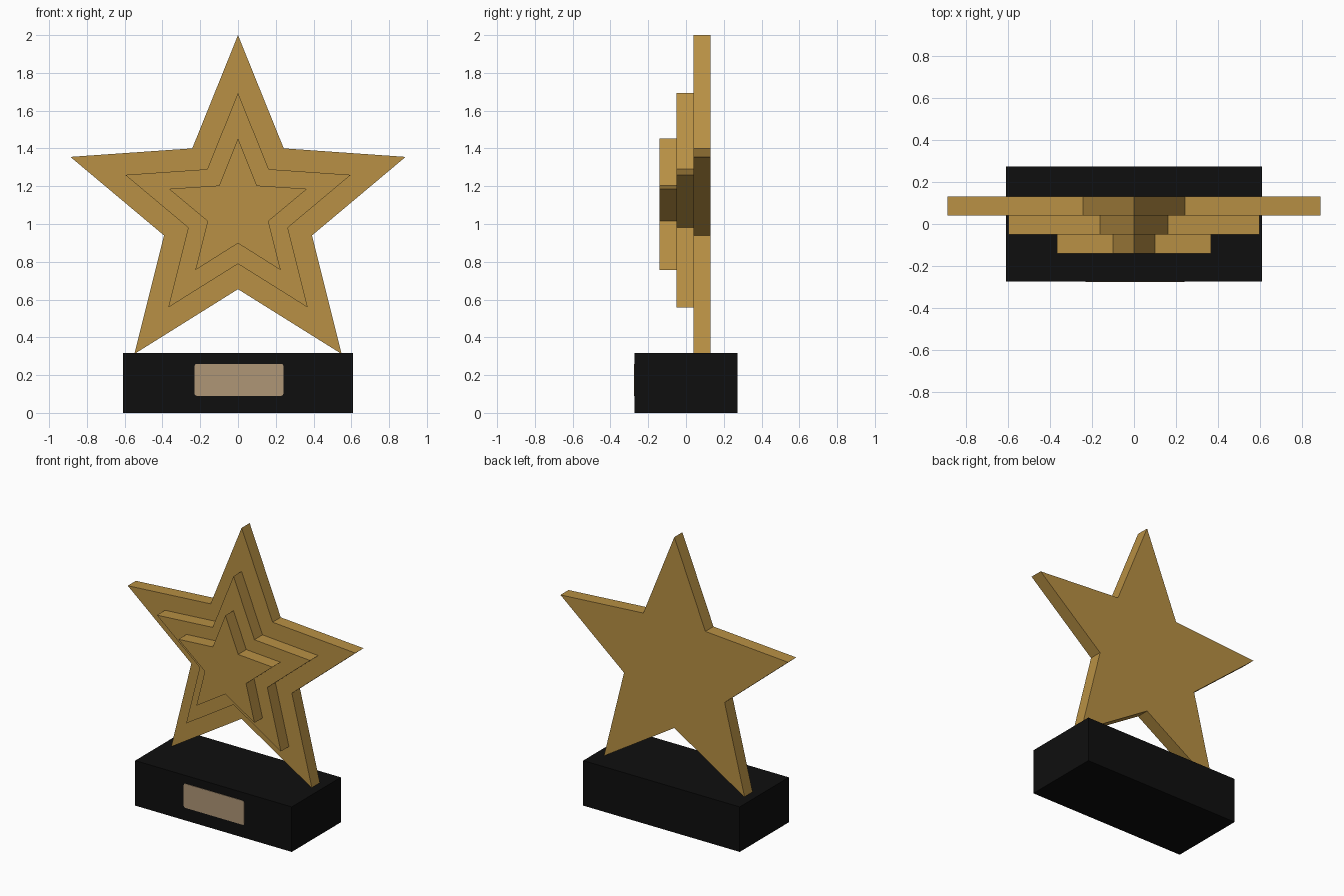
import bpy, bmesh, math

if "Cube" in bpy.data.objects:
    bpy.data.objects.remove(bpy.data.objects["Cube"])


def material(name, rgb):
    m = bpy.data.materials.new(name)
    m.diffuse_color = (*rgb, 1.0)
    m.use_nodes = True
    m.node_tree.nodes["Principled BSDF"].inputs["Base Color"].default_value = m.diffuse_color
    return m


gold = material("gold", (0.48, 0.28, 0.058))
black = material("black", (0.0045, 0.0045, 0.0045))
bronze = material("pale_bronze", (0.43, 0.305, 0.183))


def extrude_profile(name, points, y_front, y_back, mat):
    """Closed x/z outline extruded along y."""
    bm = bmesh.new()
    face = bm.faces.new([bm.verts.new((x, y_front, z)) for x, z in points])
    ext = bmesh.ops.extrude_face_region(bm, geom=[face])
    verts = [g for g in ext["geom"] if isinstance(g, bmesh.types.BMVert)]
    bmesh.ops.translate(bm, verts=verts, vec=(0, y_back - y_front, 0))
    bmesh.ops.recalc_face_normals(bm, faces=bm.faces)
    mesh = bpy.data.meshes.new(name)
    bm.to_mesh(mesh)
    bm.free()
    mesh.materials.append(mat)
    ob = bpy.data.objects.new(name, mesh)
    bpy.context.collection.objects.link(ob)
    return ob


def star(outer, inner, zc):
    pts = []
    for i in range(10):
        r = inner if i % 2 else outer
        a = i * math.pi / 5
        pts.append((r * math.sin(a), zc + r * math.cos(a)))
    return pts


def rounded_rect(x0, x1, z0, z1, r, steps=3):
    corners = [(x1 - r, z1 - r), (x0 + r, z1 - r), (x0 + r, z0 + r), (x1 - r, z0 + r)]
    pts = []
    for q, (cx, cz) in enumerate(corners):
        for s in range(steps + 1):
            a = math.pi / 2 * (q + s / steps)
            pts.append((cx + r * math.cos(a), cz + r * math.sin(a)))
    return pts


# Plinth
extrude_profile("base", [(-0.61, 0), (0.61, 0), (0.61, 0.317), (-0.61, 0.317)],
                -0.273, 0.273, black)

# Name plate on the front of the plinth
extrude_profile("plaque", rounded_rect(-0.23, 0.24, 0.09, 0.26, 0.012),
                -0.276, -0.270, bronze)

# Three stacked stars, largest at the back
for name, outer, inner, zc, y0, y1 in (
    ("large_star", 0.933, 0.412, 1.067, 0.04, 0.13),
    ("middle_star", 0.628, 0.277, 1.066, -0.05, 0.04),
    ("small_star", 0.385, 0.169, 1.067, -0.14, -0.05),
):
    extrude_profile(name, star(outer, inner, zc), y0, y1, gold)
